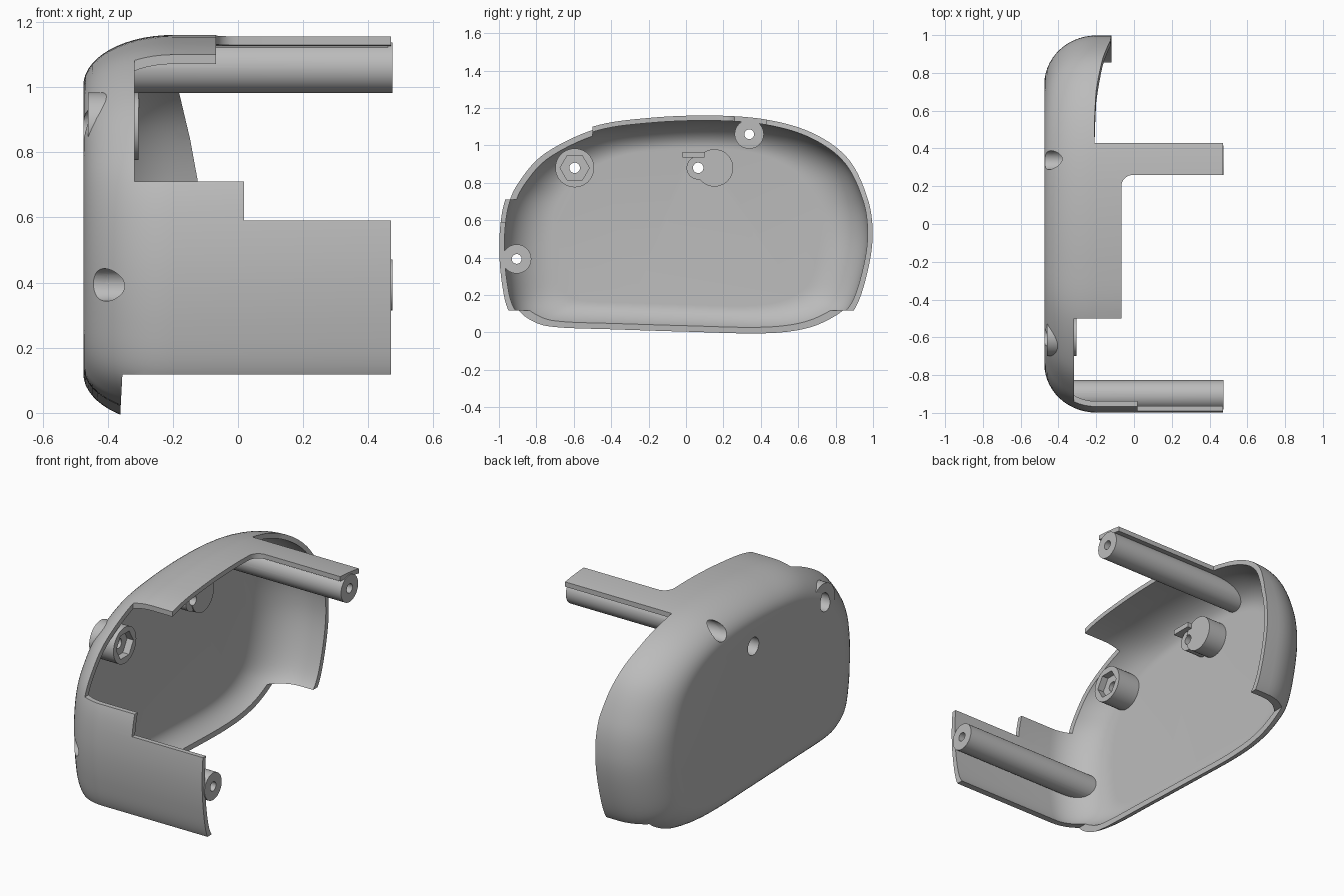
import bpy, bmesh, math
from mathutils import Vector

cube = bpy.data.objects.get("Cube")
if cube:
    bpy.data.objects.remove(cube)

grey = bpy.data.materials.new("plain_grey")
grey.use_nodes = True
COLOR = (0.5, 0.5, 0.5, 1)
grey.diffuse_color = COLOR
grey.node_tree.nodes["Principled BSDF"].inputs["Base Color"].default_value = COLOR

MID_Z = 0.565          # centre of the outline
FACE_X, BEND_X = -0.475, -0.2   # flat side and end of its rounded edge

# Side outline (y, z) of the housing, clockwise from the top
OUTLINE = [(0.15, 1.16), (0.45, 1.135), (0.69, 1.06), (0.87, 0.925), (0.97, 0.72),
           (0.998, 0.53), (0.973, 0.335), (0.91, 0.14), (0.82, 0.055), (0.66, -0.01),
           (0.42, -0.035), (0, -0.025), (-0.4, -0.012), (-0.72, 0), (-0.85, 0.03),
           (-0.945, 0.11), (-0.985, 0.27), (-0.998, 0.48), (-0.975, 0.68),
           (-0.91, 0.82), (-0.77, 0.97), (-0.5, 1.1), (-0.2, 1.147)]


def smooth_loop(pts, steps=8):
    """Closed Catmull-Rom curve through the points."""
    pts = [Vector(p) for p in pts]
    out = []
    for i in range(len(pts)):
        a, b, c, d = (pts[(i + k - 1) % len(pts)] for k in range(4))
        for s in range(steps):
            t = s / steps
            out.append(0.5 * (2 * b + (c - a) * t + (2 * a - 5 * b + 4 * c - d) * t ** 2
                              + (3 * b - a - 3 * c + d) * t ** 3))
    return out


def finish(name, bm):
    bmesh.ops.recalc_face_normals(bm, faces=bm.faces)
    mesh = bpy.data.meshes.new(name)
    bm.to_mesh(mesh)
    bm.free()
    obj = bpy.data.objects.new(name, mesh)
    bpy.context.collection.objects.link(obj)
    mesh.materials.append(grey)
    return obj


def loft(name, rings):
    """Closed solid through rings of equal length."""
    bm = bmesh.new()
    rows = [[bm.verts.new(p) for p in ring] for ring in rings]
    n = len(rows[0])
    for r0, r1 in zip(rows, rows[1:]):
        for i in range(n):
            j = (i + 1) % n
            bm.faces.new((r0[i], r0[j], r1[j], r1[i]))
    bm.faces.new(rows[0])
    bm.faces.new(rows[-1])
    return finish(name, bm)


def cup(name, inset, end_x):
    """Solid with the side outline and a rounded edge on the flat side."""
    loop = smooth_loop(OUTLINE)
    fy, fz = 1 - inset, 1 - inset / 0.595
    depth = BEND_X - FACE_X - inset
    rings = []
    for k in range(15):
        a = math.pi / 2 * k / 14
        x, s = BEND_X - depth * math.cos(a), 0.74 + 0.26 * math.sin(a)
        rings.append([(x, p.x * fy * s, MID_Z + (p.y - MID_Z) * fz * s) for p in loop])
    rings.append([(end_x, y, z) for x, y, z in rings[-1]])
    return loft(name, rings)


def prism(name, profile, axis, lo, hi):
    """Extrude a 2D profile along an axis."""
    def place(p, d):
        return {"x": (d, p[0], p[1]), "y": (p[0], d, p[1]), "z": (p[0], p[1], d)}[axis]
    return loft(name, [[place(p, d) for p in profile] for d in (lo, hi)])


def box(name, x, y, z):
    return prism(name, [(y[0], z[0]), (y[1], z[0]), (y[1], z[1]), (y[0], z[1])], "x", *x)


def rod(name, y, z, r, x0, x1, sides=40):
    ring = [(y + r * math.cos(2 * math.pi * i / sides), z + r * math.sin(2 * math.pi * i / sides))
            for i in range(sides)]
    return prism(name, ring, "x", x0, x1)


def combine(obj, tool, operation="DIFFERENCE"):
    mod = obj.modifiers.new("cut", "BOOLEAN")
    mod.operation, mod.solver, mod.object = operation, "EXACT", tool
    bpy.context.view_layer.objects.active = obj
    bpy.ops.object.modifier_apply(modifier=mod.name)
    bpy.data.objects.remove(tool)


# Housing wall: hollow cup trimmed to its stepped rim
shell = cup("housing_shell", 0, 0.47)
combine(shell, cup("hollow", 0.027, 0.7))
FAR = 0.8
combine(shell, prism("bottom_trim", [(-0.355, 0.118), (FAR, 0.118), (FAR, -0.2), (-0.372, -0.2)],
                     "y", -1.2, 1.2))
combine(shell, box("front_top_trim", (-0.318, FAR), (-1.2, -0.5), (0.71, 1.4)))
combine(shell, box("front_step_trim", (0.018, FAR), (-1.2, -0.6), (0.59, 0.8)))
fillet = [(-0.005 - 0.062 * math.sin(a), 0.198 + 0.062 * math.cos(a))
          for a in (math.pi / 2 * k / 8 for k in range(9))]
combine(shell, prism("top_trim", [(FAR, -0.51), (FAR, 0.26)] + fillet + [(-0.067, -0.51)],
                     "z", 0.65, 1.4))
rim = [(-0.21, 1.4), (-0.21, 1.12), (-0.2, 1.05), (-0.18, 0.98), (-0.147, 0.84),
       (-0.125, 0.72), (-0.12, 0.6), (-0.12, -0.2), (FAR, -0.2), (FAR, 1.4)]
combine(shell, prism("back_trim", rim, "y", 0.43, 1.3))

# Long screw posts running along the wall, and the web that joins each to it
POSTS = {"top_post": (0.338, 1.06, (0.29, 0.385), (1.06, 1.2)),
         "front_post": (-0.905, 0.393, (-1.1, -0.905), (0.345, 0.44))}
parts = [shell]
for name, (y, z, web_y, web_z) in POSTS.items():
    post = rod(name, y, z, 0.078, -0.46, 0.475)
    combine(post, box("web", (-0.4, 0.46), web_y, web_z), "UNION")
    combine(post, cup("limit", 0.006, 0.7), "INTERSECT")
    combine(post, rod("bore", y, z, 0.026, -0.6, 0.6))
    combine(post, rod("head_bore", y, z, 0.05, -0.6, -0.25))
    combine(shell, rod("head_hole", y, z, 0.05, -0.6, -0.25))
    parts.append(post)

# Short round boss with a recessed six-sided seat
seat_y, pin_y, hole_z = -0.595, 0.065, 0.88
boss = rod("nut_boss", seat_y, hole_z, 0.104, -0.46, -0.305)
combine(boss, rod("seat", seat_y, hole_z, 0.078, -0.345, -0.2, 6))
combine(boss, rod("bore", seat_y, hole_z, 0.028, -0.6, 0))

# Offset boss with a side lobe and a small ledge
lobe = rod("offset_boss", 0.152, hole_z, 0.1, -0.46, -0.33)
combine(lobe, rod("lobe", pin_y, hole_z, 0.062, -0.455, -0.335), "UNION")
combine(lobe, box("ledge", (-0.45, -0.302), (-0.02, 0.1), (0.936, 0.965)), "UNION")
combine(lobe, rod("bore", pin_y, hole_z, 0.028, -0.6, 0))
parts += [boss, lobe]

# Screw head recesses on the flat side
for part, y in ((boss, seat_y), (lobe, pin_y)):
    combine(shell, rod("head_hole", y, hole_z, 0.05, -0.6, -0.38))
    combine(part, rod("head_hole", y, hole_z, 0.05, -0.6, -0.4))

for part in parts:
    bpy.ops.object.select_all(action="DESELECT")
    part.select_set(True)
    bpy.context.view_layer.objects.active = part
    bpy.ops.object.shade_smooth_by_angle(angle=math.radians(32))
